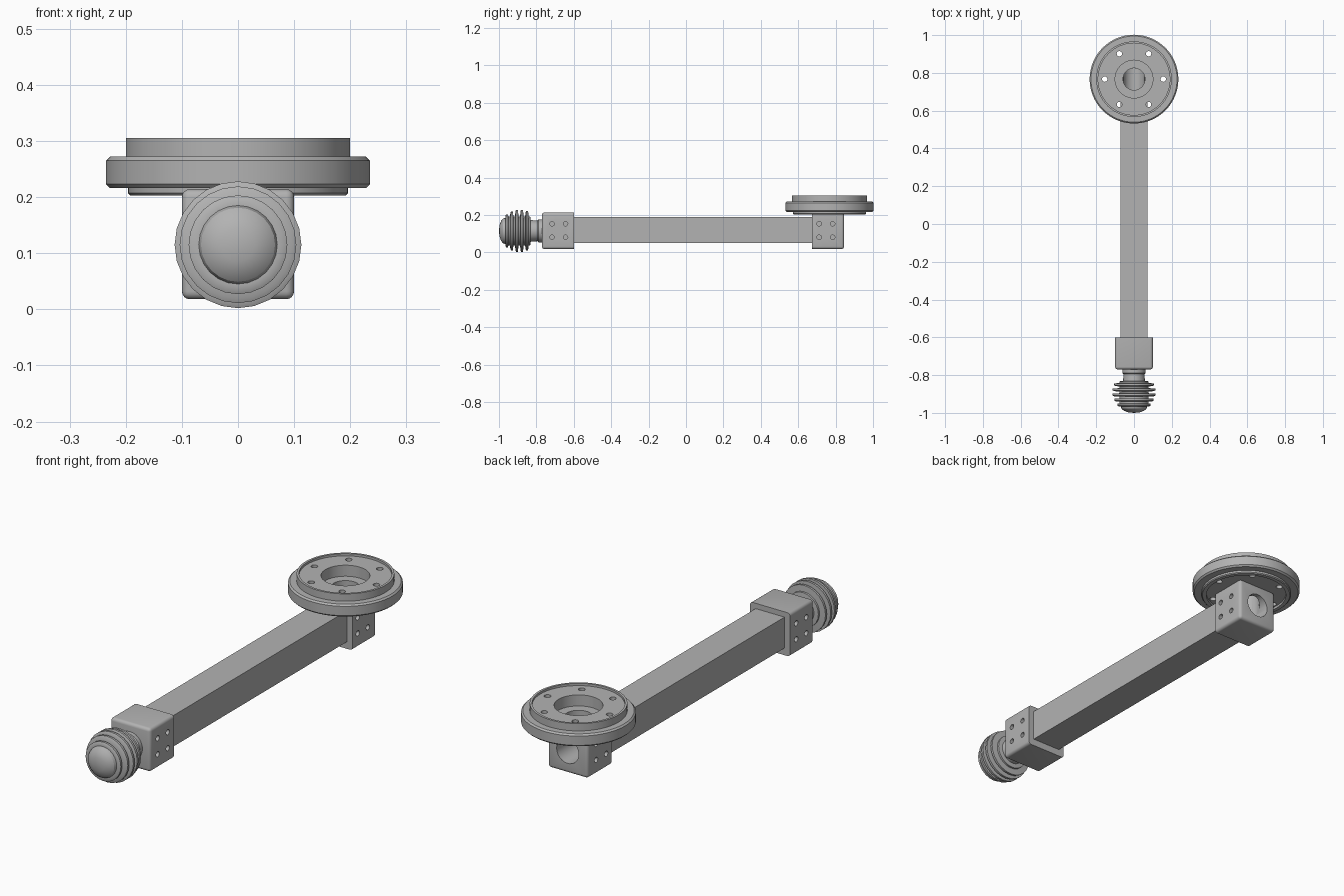
import bpy, bmesh, math
from mathutils import Matrix, Vector

cube = bpy.data.objects.get("Cube")
if cube:
    bpy.data.objects.remove(cube, do_unlink=True)

grey = bpy.data.materials.new("machined grey")
grey.use_nodes = True
COLOUR = (0.45, 0.45, 0.45, 1)
grey.diffuse_color = COLOUR
grey.node_tree.nodes["Principled BSDF"].inputs["Base Color"].default_value = COLOUR


def add_object(name, bm):
    bmesh.ops.recalc_face_normals(bm, faces=bm.faces)
    mesh = bpy.data.meshes.new(name)
    bm.to_mesh(mesh)
    bm.free()
    mesh.materials.append(grey)
    obj = bpy.data.objects.new(name, mesh)
    bpy.context.collection.objects.link(obj)
    return obj


def activate(obj):
    bpy.ops.object.select_all(action='DESELECT')
    obj.select_set(True)
    bpy.context.view_layer.objects.active = obj


def smooth(obj, angle=30):
    activate(obj)
    bpy.ops.object.shade_smooth_by_angle(angle=math.radians(angle))


def box(name, lo, hi, radius=0, sharp_y=None):
    """Box with rounded edges, leaving the end at sharp_y square."""
    lo, hi = Vector(lo), Vector(hi)
    bm = bmesh.new()
    bmesh.ops.create_cube(bm, size=1)
    bmesh.ops.scale(bm, vec=hi - lo, verts=bm.verts)
    bmesh.ops.translate(bm, vec=(lo + hi) / 2, verts=bm.verts)
    if radius:
        edges = [e for e in bm.edges
                 if not all(abs(v.co.y - sharp_y) < 0.001 for v in e.verts)]
        bmesh.ops.bevel(bm, geom=edges, offset=radius, segments=4,
                        profile=0.5, affect='EDGES')
    return add_object(name, bm)


def lathe(name, profile, matrix, sides, closed=False):
    """Spin (radius, height) points about local z, then place with matrix."""
    bm = bmesh.new()
    verts = [bm.verts.new((r, 0, h)) for r, h in profile]
    pairs = list(zip(verts, verts[1:]))
    if closed:
        pairs.append((verts[-1], verts[0]))
    edges = [bm.edges.new(p) for p in pairs]
    bmesh.ops.spin(bm, geom=verts + edges, cent=(0, 0, 0), axis=(0, 0, 1),
                   angle=math.tau, steps=sides, use_merge=True)
    bmesh.ops.remove_doubles(bm, verts=bm.verts, dist=0.0001)
    bmesh.ops.transform(bm, matrix=matrix, verts=bm.verts)
    return add_object(name, bm)


def drill(target, places, axis, radius, depth, sides=20):
    """Cut round holes, each centred on its place, along the axis."""
    turn = Vector((0, 0, 1)).rotation_difference(Vector(axis)).to_matrix().to_4x4()
    bm = bmesh.new()
    for p in places:
        bmesh.ops.create_cone(bm, cap_ends=True, segments=sides, radius1=radius,
                              radius2=radius, depth=depth,
                              matrix=Matrix.Translation(p) @ turn)
    cutter = add_object("hole_cutter", bm)
    cutter.hide_render = True
    cut = target.modifiers.new("holes", 'BOOLEAN')
    cut.operation, cut.solver, cut.object = 'DIFFERENCE', 'EXACT', cutter
    activate(target)
    bpy.ops.object.modifier_apply(modifier=cut.name)
    bpy.data.objects.remove(cutter, do_unlink=True)


def screw_holes(block, y_centre):
    places = [(sx * 0.1, y_centre + dy, 0.117 + dz)
              for sx in (-1, 1) for dy in (-0.036, 0.036) for dz in (-0.036, 0.036)]
    drill(block, places, (1, 0, 0), 0.012, 0.04, 16)


# Square arm
box("arm_tube", (-0.072, -0.62, 0.05), (0.072, 0.70, 0.19))

# Front clamp block
front = box("front_block", (-0.1, -0.77, 0.018), (0.1, -0.60, 0.214), 0.014, -0.60)
screw_holes(front, -0.68)
smooth(front)

# Rear clamp block, bored from the back and from above
FLANGE_Y = 0.767
rear = box("rear_block", (-0.1, 0.675, 0.018), (0.1, 0.845, 0.217), 0.014, 0.675)
screw_holes(rear, 0.748)
drill(rear, [(0, 0.80, 0.117)], (0, 1, 0), 0.055, 0.19, 32)
drill(rear, [(0, FLANGE_Y, 0.18)], (0, 0, 1), 0.058, 0.12, 32)
smooth(rear)

# Round flange with stepped rim, counterbore and ring of bolt holes
flange_profile = [
    (0.058, 0.214), (0.175, 0.214), (0.175, 0.203), (0.192, 0.203),
    (0.196, 0.207), (0.196, 0.216), (0.228, 0.216), (0.235, 0.223),
    (0.235, 0.265), (0.228, 0.272), (0.2, 0.272), (0.2, 0.305),
    (0.19, 0.305), (0.19, 0.295), (0.1, 0.295), (0.1, 0.245), (0.058, 0.245)]
flange = lathe("flange", flange_profile, Matrix.Translation((0, FLANGE_Y, 0)), 64, True)
bolts = [(0.155 * math.cos(k * math.pi / 3 ),
          FLANGE_Y + 0.155 * math.sin(k * math.pi / 3), 0.25) for k in range(6)]
drill(flange, bolts, (0, 0, 1), 0.014, 0.2)
smooth(flange)

# Finned knob on a short neck, facing forward
knob_profile = [(0, 0), (0.03, 0.003), (0.053, 0.011), (0.066, 0.022), (0.07, 0.034)]
for radius, start in ((0.088, 0.034), (0.104, 0.061), (0.113, 0.088), (0.113, 0.115), (0.106, 0.142)):
    knob_profile += [(radius - 0.008, start), (radius, start + 0.004),
                     (radius, start + 0.014), (0.078, start + 0.016),
                     (0.078, start + 0.025)]
knob_profile += [(0.058, 0.169), (0.055, 0.205), (0.062, 0.212), (0.062, 0.235), (0, 0.235)]
place = Matrix.Translation((0, -1, 0.115)) @ Matrix.Rotation(-math.pi / 2, 4, 'X')
knob = lathe("finned_knob", knob_profile, place, 24)
smooth(knob)
